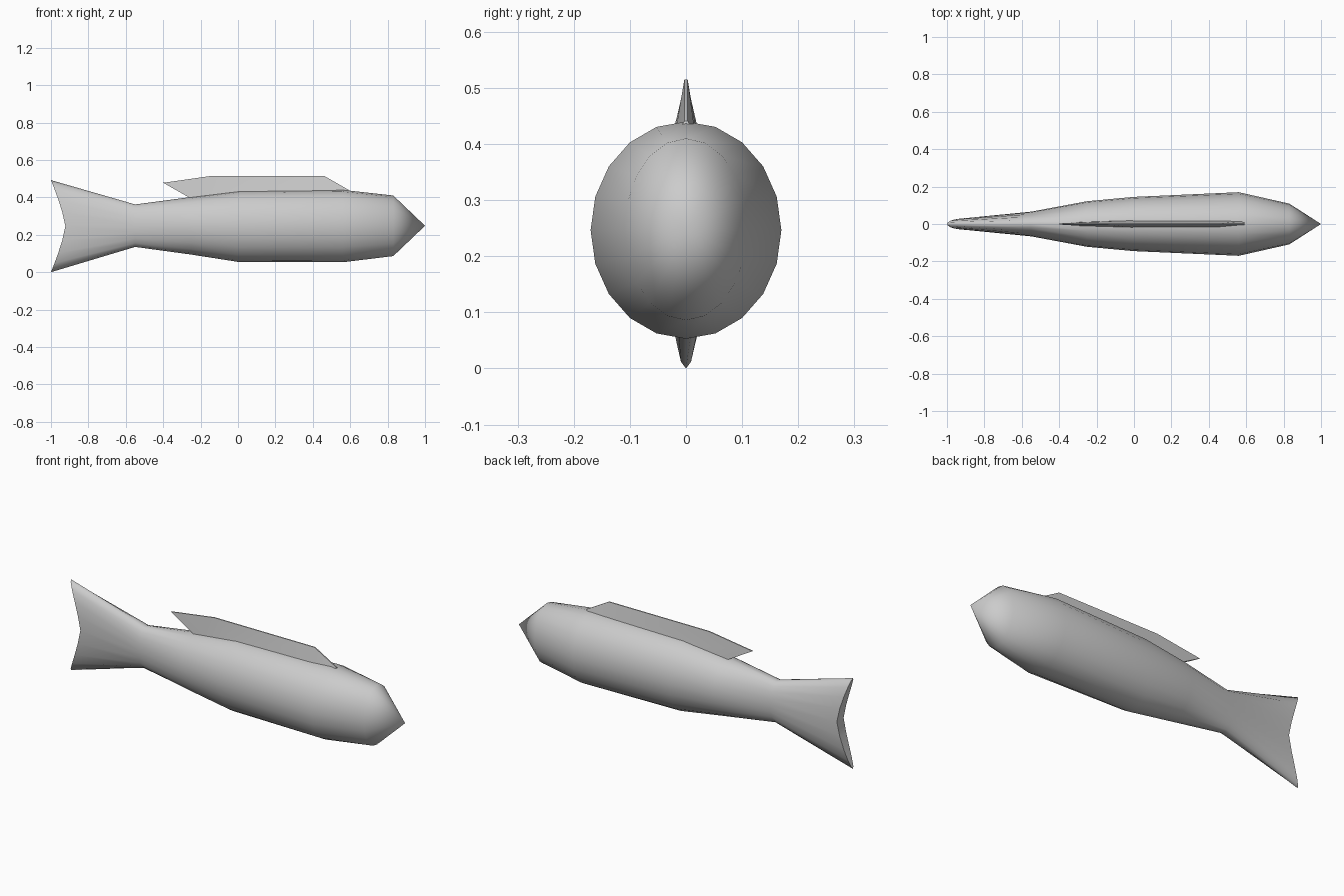
import bpy, bmesh
from math import sin, cos, pi, radians

if "Cube" in bpy.data.objects:
    bpy.data.objects.remove(bpy.data.objects["Cube"])

SIDES = 20


def make_object(name, bm, angle):
    bmesh.ops.recalc_face_normals(bm, faces=bm.faces)
    mesh = bpy.data.meshes.new(name)
    bm.to_mesh(mesh)
    bm.free()
    obj = bpy.data.objects.new(name, mesh)
    bpy.context.collection.objects.link(obj)
    bpy.ops.object.select_all(action='DESELECT')
    obj.select_set(True)
    bpy.context.view_layer.objects.active = obj
    bpy.ops.object.shade_smooth_by_angle(angle=radians(angle))
    return obj


def bridge(bm, a, b):
    n = len(a)
    for i in range(n):
        j = (i + 1) % n
        bm.faces.new((a[i], a[j], b[j], b[i]))


# Body and tail: elliptical sections (x, low z, high z, half width)
sections = [
    (-1.00, 0.000, 0.492, 0.029),
    (-0.55, 0.135, 0.362, 0.066),
    (-0.25, 0.094, 0.402, 0.122),
    (0.00, 0.055, 0.434, 0.145),
    (0.56, 0.053, 0.440, 0.170),
    (0.83, 0.086, 0.410, 0.109),
]
bm = bmesh.new()
rings = []
for k, (x, low, high, half) in enumerate(sections):
    ring = []
    for i in range(SIDES):
        a = 2 * pi * i / SIDES
        # the tail end is notched in the middle
        notch = 0.077 * (1 - abs(sin(a)) ** 1.3) if k == 0 else 0
        ring.append(bm.verts.new((x + notch, half * cos(a),
                                  (low + high) / 2 + (high - low) / 2 * sin(a))))
    rings.append(ring)
for a, b in zip(rings, rings[1:]):
    bridge(bm, a, b)

# Pointed nose
nose = bm.verts.new((1.0, 0, 0.248))
for i in range(SIDES):
    bm.faces.new((rings[-1][i], rings[-1][(i + 1) % SIDES], nose))

# Tail end closed with strips across its thickness
end = rings[0]
q = SIDES // 4
bm.faces.new((end[q - 1], end[q], end[q + 1]))
bm.faces.new((end[-q - 1], end[-q], end[-q + 1]))
for i in range(-q + 1, q - 1):
    bm.faces.new((end[i], end[i + 1], end[SIDES // 2 - i - 1], end[SIDES // 2 - i]))
make_object("fish_body", bm, 60)

# Back fin: tapered wedge, columns of (base x, base z, top x, top z, base half width)
columns = [
    (-0.245, 0.390, -0.40, 0.478, 0.012),
    (0.00, 0.420, -0.14, 0.515, 0.019),
    (0.44, 0.420, 0.46, 0.515, 0.019),
    (0.595, 0.420, 0.59, 0.441, 0.016),
]
bm = bmesh.new()
loops = []
for bx, bz, tx, tz, half in columns:
    loops.append([bm.verts.new(p) for p in ((bx, -half, bz), (tx, -0.003, tz),
                                            (tx, 0.003, tz), (bx, half, bz))])
for a, b in zip(loops, loops[1:]):
    bridge(bm, a, b)
bm.faces.new(loops[0])
bm.faces.new(loops[-1])
make_object("back_fin", bm, 40)
